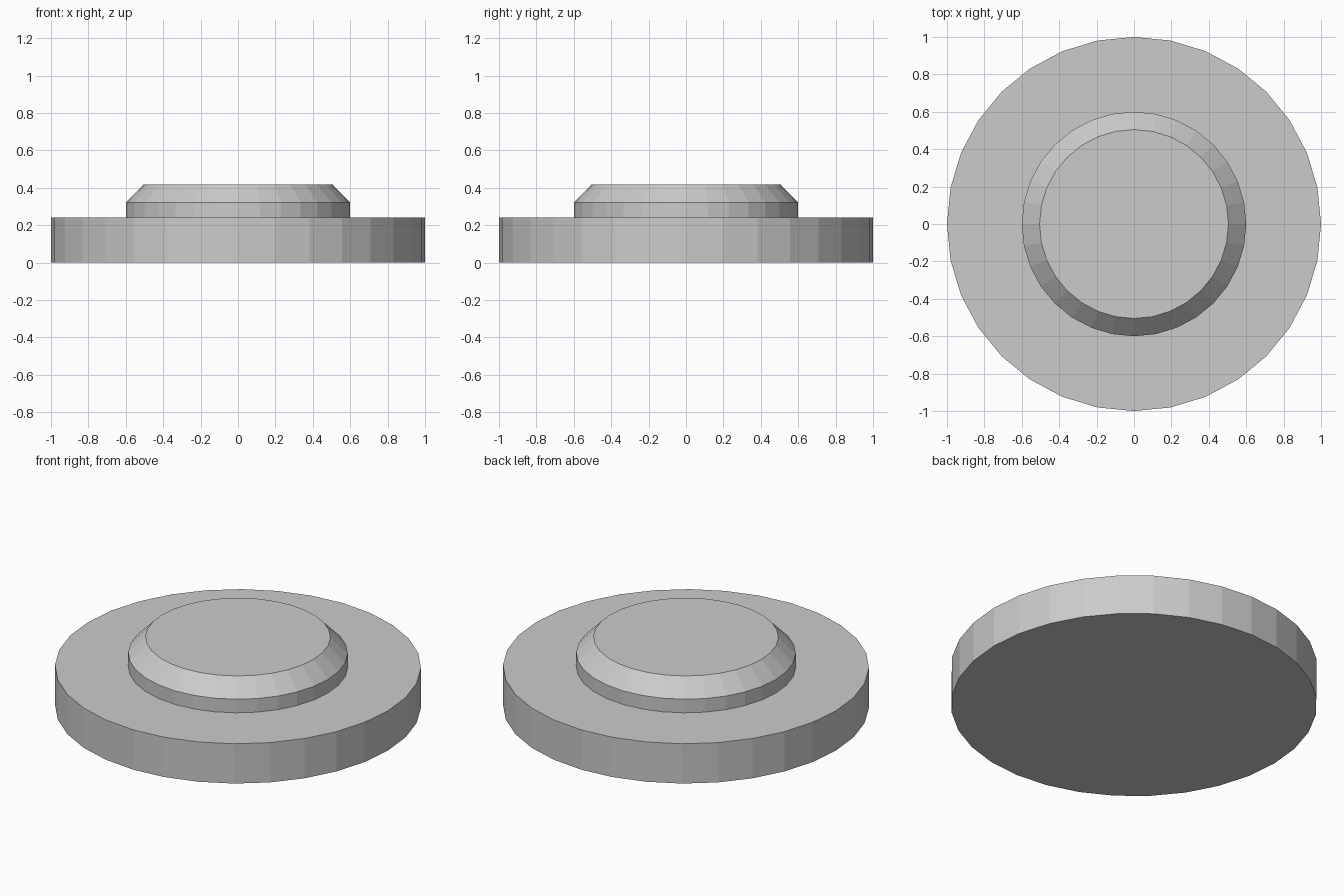
import bpy, bmesh
from math import cos, sin, tau

if "Cube" in bpy.data.objects:
    bpy.data.objects.remove(bpy.data.objects["Cube"])

SIDES = 32


def lathe(name, profile):
    """Turn (radius, height) points around z into a closed, flat-faced solid."""
    bm = bmesh.new()
    rings = [[bm.verts.new((r * cos(tau * i / SIDES), r * sin(tau * i / SIDES), z))
              for i in range(SIDES)] for r, z in profile]
    for low, high in zip(rings, rings[1:]):
        for i in range(SIDES):
            j = (i + 1) % SIDES
            bm.faces.new((low[i], low[j], high[j], high[i]))
    bm.faces.new(rings[0][::-1])
    bm.faces.new(rings[-1])
    mesh = bpy.data.meshes.new(name)
    bm.to_mesh(mesh)
    bm.free()
    obj = bpy.data.objects.new(name, mesh)
    bpy.context.collection.objects.link(obj)
    return obj


# Wide base disc stepping in to a raised, chamfered button
lathe("stepped_disc", [
    (1.0, 0.0), (1.0, 0.24),
    (0.6, 0.24), (0.6, 0.322),
    (0.505, 0.418),
])
